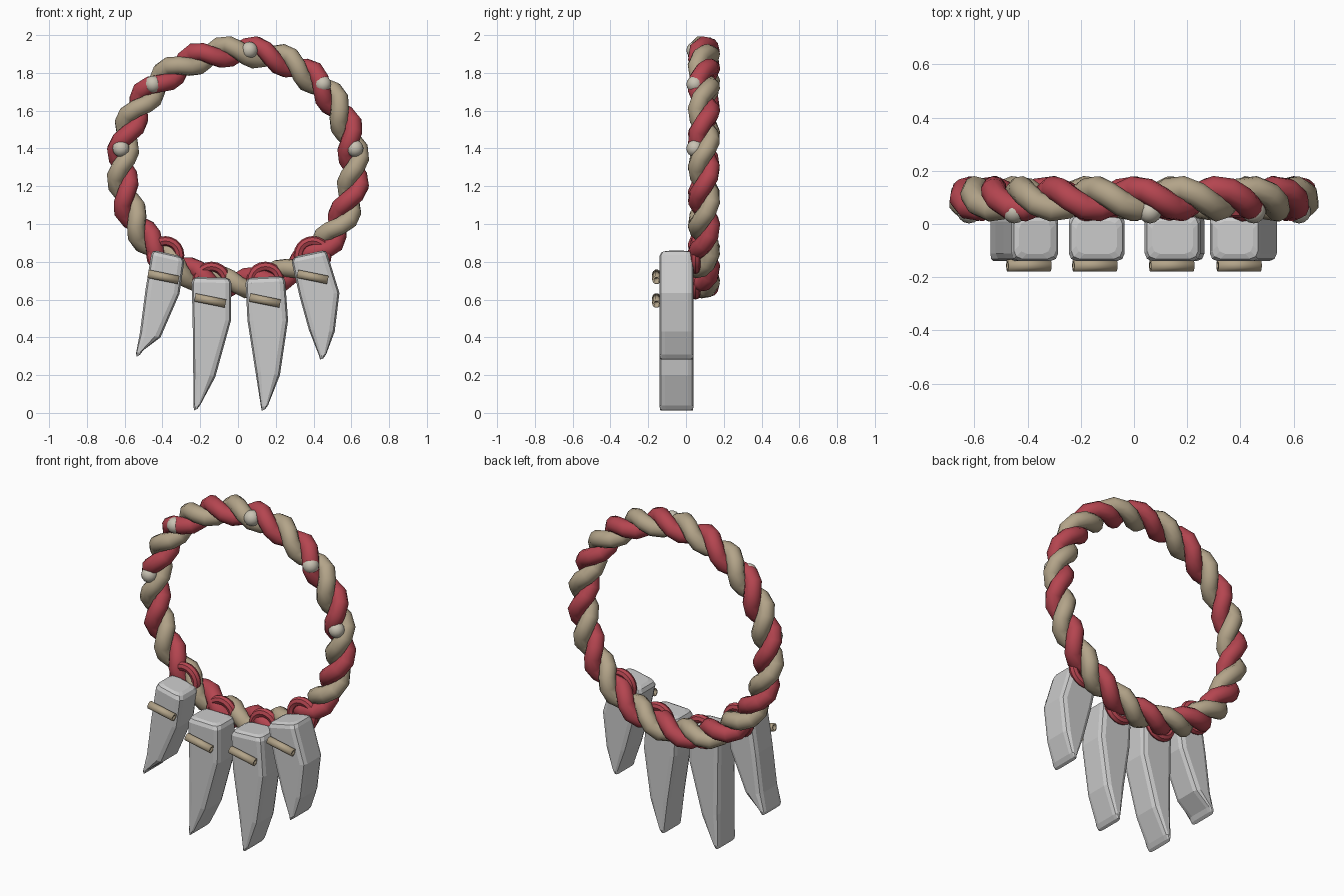
import bpy, bmesh
from math import sin, cos, pi, radians, tau

if "Cube" in bpy.data.objects:
    bpy.data.objects.remove(bpy.data.objects["Cube"])


def mat(name, col):
    m = bpy.data.materials.new(name)
    m.diffuse_color = (*col, 1)
    m.use_nodes = True
    m.node_tree.nodes["Principled BSDF"].inputs["Base Color"].default_value = m.diffuse_color
    return m


RED = mat("red_cord", (0.46, 0.06, 0.08))
TAN = mat("tan_cord", (0.45, 0.37, 0.25))
BONE = mat("bead_bone", (0.58, 0.54, 0.45))
RC, ZC, YC = 0.615, 1.30, 0.095      # rope ring radius and centre
TURNS, STEPS = 12, 84


def finish(ob, name, m=None, smooth=True):
    ob.name = name
    if m:
        ob.data.materials.append(m)
    if smooth:
        bpy.ops.object.select_all(action='DESELECT')
        ob.select_set(True)
        bpy.context.view_layer.objects.active = ob
        bpy.ops.object.shade_smooth_by_angle(angle=radians(40))
    return ob


# Two cords twisted around each other along the ring
def strand(name, phase, m):
    cu = bpy.data.curves.new(name, 'CURVE')
    cu.dimensions = '3D'
    cu.bevel_depth = 0.048
    cu.bevel_resolution = 3
    cu.use_fill_caps = True
    sp = cu.splines.new('POLY')
    sp.points.add(STEPS - 1)
    for i, p in enumerate(sp.points):
        t = tau * i / STEPS
        f = TURNS * (t - radians(8.5)) + phase
        r = RC + 0.039 * cos(f)
        p.co = (r * sin(t), YC - 0.039 * sin(f), ZC + r * cos(t), 1)
    sp.use_cyclic_u = True
    ob = bpy.data.objects.new(name, cu)
    bpy.context.collection.objects.link(ob)
    bpy.ops.object.select_all(action='DESELECT')
    ob.select_set(True)
    bpy.context.view_layer.objects.active = ob
    bpy.ops.object.convert(target='MESH')
    finish(bpy.context.object, name, m)


strand("red_strand", 0, RED)
strand("tan_strand", pi, TAN)

# Small beads set into the front of the rope
for i, (x, z) in enumerate([(0.06, 1.92), (0.45, 1.74), (-0.45, 1.74),
                            (0.62, 1.40), (-0.62, 1.40)]):
    bpy.ops.mesh.primitive_uv_sphere_add(segments=14, ring_count=8, radius=0.045,
                                         location=(x, 0.047, z))
    finish(bpy.context.object, f"bead_{i + 1}", BONE)


# Teeth: rounded rectangular sections lofted from top to tip
def tooth(name, rows):
    bm = bmesh.new()
    yc, hy = -0.05, 0.09
    (al, zl, ar, zr), (bl, yl, br, yr) = rows[0], rows[1]
    d = 0.028
    secs = [(al, zl, ar, zr, d), (al, zl - 0.008, ar, zr - 0.008, 0.009),
            (al, zl - d, ar, zr - d, 0)]
    secs += [(*r, 0) for r in rows[1:-1]]
    tl, ta, tr, tb = rows[-1]
    secs += [(tl, ta + 0.02, tr + 0.012, tb + 0.02, 0), (tl, ta, tr, tb, 0.004)]
    rings = []
    for xl, z0, xr, z1, ins in secs:
        cx, hw, h = (xl + xr) / 2, (xr - xl) / 2 - ins, hy - ins
        c = 0.03
        cxr = min(c, hw * 0.6)
        ring = []
        for k in range(4):
            sx, sy = [(1, 1), (-1, 1), (-1, -1), (1, -1)][k]
            for j in range(3):
                a = k * pi / 2 + j * pi / 4
                x = cx + sx * (hw - cxr) + cxr * cos(a)
                y = yc + sy * (h - c) + c * sin(a)
                u = (x - xl) / (xr - xl)
                ring.append(bm.verts.new((x, y, z0 + (z1 - z0) * u)))
        rings.append(ring)
    for a, b in zip(rings, rings[1:]):
        for i in range(12):
            j = (i + 1) % 12
            bm.faces.new((a[i], a[j], b[j], b[i]))
    bm.faces.new(rings[0])
    bm.faces.new(rings[-1][::-1])
    bmesh.ops.recalc_face_normals(bm, faces=bm.faces)
    me = bpy.data.meshes.new(name)
    bm.to_mesh(me)
    bm.free()
    ob = bpy.data.objects.new(name, me)
    bpy.context.collection.objects.link(ob)
    finish(ob, name, smooth=False)


# rows: left x, left z, right x, right z
TEETH = [
    [(-.46, .865, -.285, .825), (-.49, .65, -.31, .63), (-.52, .42, -.41, .40), (-.54, .295, -.515, .31)],
    [(-.245, .72, -.035, .715), (-.24, .49, -.037, .49), (-.237, .22, -.12, .19), (-.235, .01, -.21, .025)],
    [(.04, .715, .25, .725), (.05, .49, .265, .49), (.092, .22, .222, .20), (.122, .01, .147, .02)],
    [(.285, .825, .475, .865), (.325, .62, .537, .635), (.375, .44, .512, .43), (.43, .28, .455, .29)],
]
LOOPS = [(-.385, .835), (-.14, .70), (.145, .70), (.395, .835)]
PEGS = [(-.395, .72), (-.147, .595), (.142, .595), (.395, .72)]

for i in range(4):
    tooth(f"tooth_{i + 1}", TEETH[i])
    # Red cord loop tying the tooth to the rope
    x, z = LOOPS[i]
    bpy.ops.mesh.primitive_torus_add(major_radius=0.075, minor_radius=0.026,
                                     major_segments=20, minor_segments=8,
                                     location=(x, 0.05, z), rotation=(pi / 2, 0, 0))
    finish(bpy.context.object, f"cord_loop_{i + 1}", RED)
    # Slanted open tube across the tooth front
    x, z = PEGS[i]
    bpy.ops.mesh.primitive_cylinder_add(vertices=10, radius=0.023, depth=0.165,
                                        end_fill_type='NOTHING',
                                        location=(x, -0.156, z),
                                        rotation=(0, pi / 2 + 0.2, 0))
    peg = finish(bpy.context.object, f"tooth_tube_{i + 1}", TAN)
    sol = peg.modifiers.new("wall", 'SOLIDIFY')
    sol.thickness = 0.01
    sol.offset = -1
